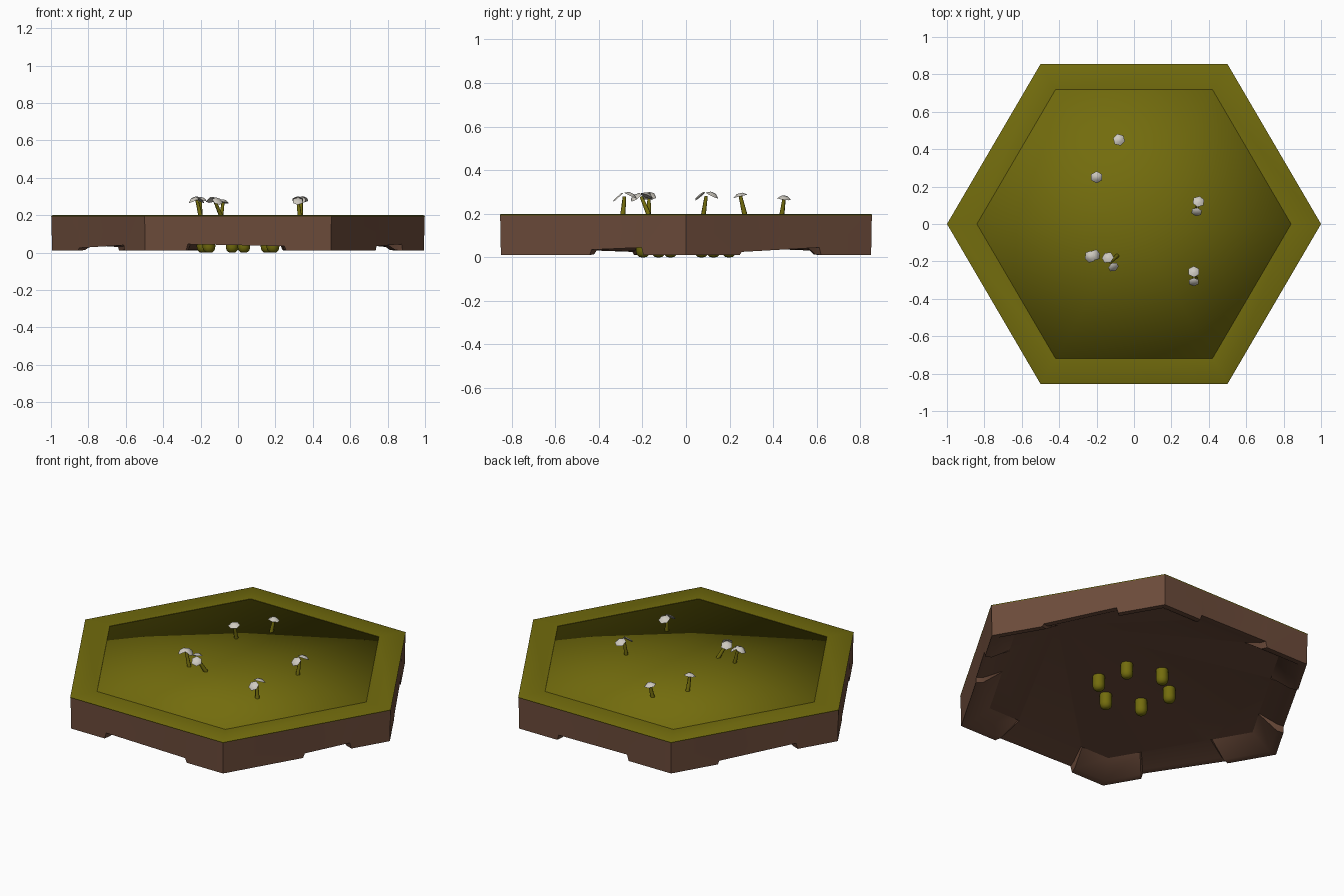
import bpy, bmesh, math
from mathutils import Vector, Matrix

cube = bpy.data.objects.get("Cube")
if cube:
    bpy.data.objects.remove(cube)


def material(name, rgb):
    m = bpy.data.materials.new(name)
    m.use_nodes = True
    m.diffuse_color = (*rgb, 1)
    bsdf = m.node_tree.nodes["Principled BSDF"]
    bsdf.inputs["Base Color"].default_value = (*rgb, 1)
    bsdf.inputs["Roughness"].default_value = 0.9
    return m


GRASS = material("olive grass", (0.17, 0.15, 0.004))
EARTH = material("brown earth", (0.15, 0.071, 0.043))
CAP = material("pale grey", (0.62, 0.59, 0.53))


def finish(name, bm, mat, angle):
    """Turn a bmesh into a named object, smooth below the angle."""
    mesh = bpy.data.meshes.new(name)
    bm.to_mesh(mesh)
    bm.free()
    mesh.materials.append(mat)
    ob = bpy.data.objects.new(name, mesh)
    bpy.context.collection.objects.link(ob)
    bpy.ops.object.select_all(action='DESELECT')
    bpy.context.view_layer.objects.active = ob
    ob.select_set(True)
    bpy.ops.object.shade_smooth_by_angle(angle=math.radians(angle))


def corner(k):
    a = math.radians(60 * k)
    return Vector((math.cos(a), math.sin(a) * 0.987, 0))


def hexagon(r, z):
    return [corner(k) * r + Vector((0, 0, z)) for k in range(6)]


def skin(rings, cap_last=False):
    """Join closed rings of points, listed from the top outside downwards."""
    bm = bmesh.new()
    loops = [[bm.verts.new(p) for p in ring] for ring in rings]
    for a, b in zip(loops, loops[1:]):
        for i in range(len(a)):
            j = (i + 1) % len(a)
            bm.faces.new((a[j], a[i], b[i], b[j]))
    if cap_last:
        bm.faces.new(reversed(loops[-1]))
    return bm


# Earth wall: notched lower edge, sloping inwards to a hollow underside
notches = [(0.29, 0.73, 0.025, 0.045), (0.25, 0.72, 0.04, 0.045),
           (0.28, 0.76, 0.03, 0.045), (0.28, 0.78, 0.025, 0.04),
           (0.22, 0.76, 0.045, 0.035), (0.48, 0.77, 0.035, 0.045)]
FOOT, CEILING, TOP = 0.01, 0.088, 0.2
outline, heights = [], []
for k, (start, end, z0, z1) in enumerate(notches):
    steps = [(0, FOOT), (start, FOOT), (start + 0.01, z0), (end - 0.01, z1), (end, FOOT)]
    for t, z in steps:
        outline.append(corner(k).lerp(corner(k + 1), t))
        heights.append(z)


def wall_ring(scale, zs):
    return [p * scale + Vector((0, 0, z)) for p, z in zip(outline, zs)]


wall = skin([wall_ring(0.998, [TOP - 0.008] * len(outline)),
             wall_ring(0.994, heights),
             wall_ring(0.95, [z + 0.004 for z in heights]),
             wall_ring(0.83, [CEILING] * len(outline))], cap_last=True)
finish("earth_wall", wall, EARTH, 35)

# Grass border with a thin rounded lip
border = skin([hexagon(0.84, TOP - 0.004), hexagon(0.84, TOP), hexagon(0.99, TOP),
               hexagon(1.0, TOP - 0.004), hexagon(0.998, TOP - 0.008)])
finish("grass_border", border, GRASS, 50)

# Grass middle: six wedges meeting at the centre, with a narrow skirt
middle = skin([hexagon(0.84, TOP - 0.002), hexagon(0.84, TOP - 0.01)])
upper = list(middle.verts)[:6]
hub = middle.verts.new((0, 0, TOP - 0.002))
for k in range(6):
    middle.faces.new((upper[k], upper[(k + 1) % 6], hub))
finish("grass_middle", middle, GRASS, 100)

# Rounded roots hanging under the tile
for k in range(6):
    a = math.radians(39 + 60 * k)
    centre = Vector((0.2 * math.cos(a), 0.2 * math.sin(a), 0))
    rings = []
    for r, z in [(0.033, CEILING), (0.034, 0.03), (0.03, 0.013), (0.018, 0.002), (0.008, 0)]:
        rings.append([centre + Vector((r * math.cos(math.tau * i / 10),
                                       r * math.sin(math.tau * i / 10), z)) for i in range(10)])
    finish(f"root_{k + 1}", skin(rings, cap_last=True), GRASS, 50)


def cone(name, a, b, r1, r2, mat):
    """Six-sided tapered piece running from a to b."""
    axis = b - a
    turn = axis.to_track_quat('Z', 'Y').to_matrix().to_4x4()
    bm = bmesh.new()
    bmesh.ops.create_cone(bm, cap_ends=True, segments=6, radius1=r1, radius2=r2,
                          depth=axis.length, matrix=Matrix.Translation((a + b) / 2) @ turn)
    finish(name, bm, mat, 60)


# Mushrooms: stem base, then the two halves of the cap leaning apart like a roof
mushrooms = [
    ((-0.09, 0.44), (-0.08, 0.45, 0.268), None),
    ((-0.20, 0.27), (-0.20, 0.25, 0.280), None),
    ((0.335, 0.08), (0.345, 0.12, 0.283), (0.335, 0.065, 0.280)),
    ((-0.20, -0.17), (-0.235, -0.175, 0.280), (-0.205, -0.165, 0.282)),
    ((-0.09, -0.17), (-0.14, -0.18, 0.280), (-0.11, -0.23, 0.275)),
    ((0.33, -0.29), (0.32, -0.255, 0.282), (0.32, -0.31, 0.275)),
]
UP = Vector((0, 0, 1))
for n, (base, cap, flap) in enumerate(mushrooms, 1):
    foot, cap = Vector((*base, TOP - 0.005)), Vector(cap)
    lean = (cap - foot).normalized()
    top = cap
    if flap:
        flap = Vector(flap)
        top = (cap + flap) / 2
        apart = (cap - flap).normalized()
        lean = (UP + apart * 0.5).normalized()
        side = (UP - apart * 0.8).normalized()
        cone(f"mushroom_flap_{n}", flap, flap + side * 0.006, 0.03, 0.024, CAP)
    cone(f"mushroom_cap_{n}", cap, cap + lean * 0.014, 0.033, 0.014, CAP)
    cone(f"mushroom_stem_{n}", foot, top, 0.012, 0.008, GRASS)
